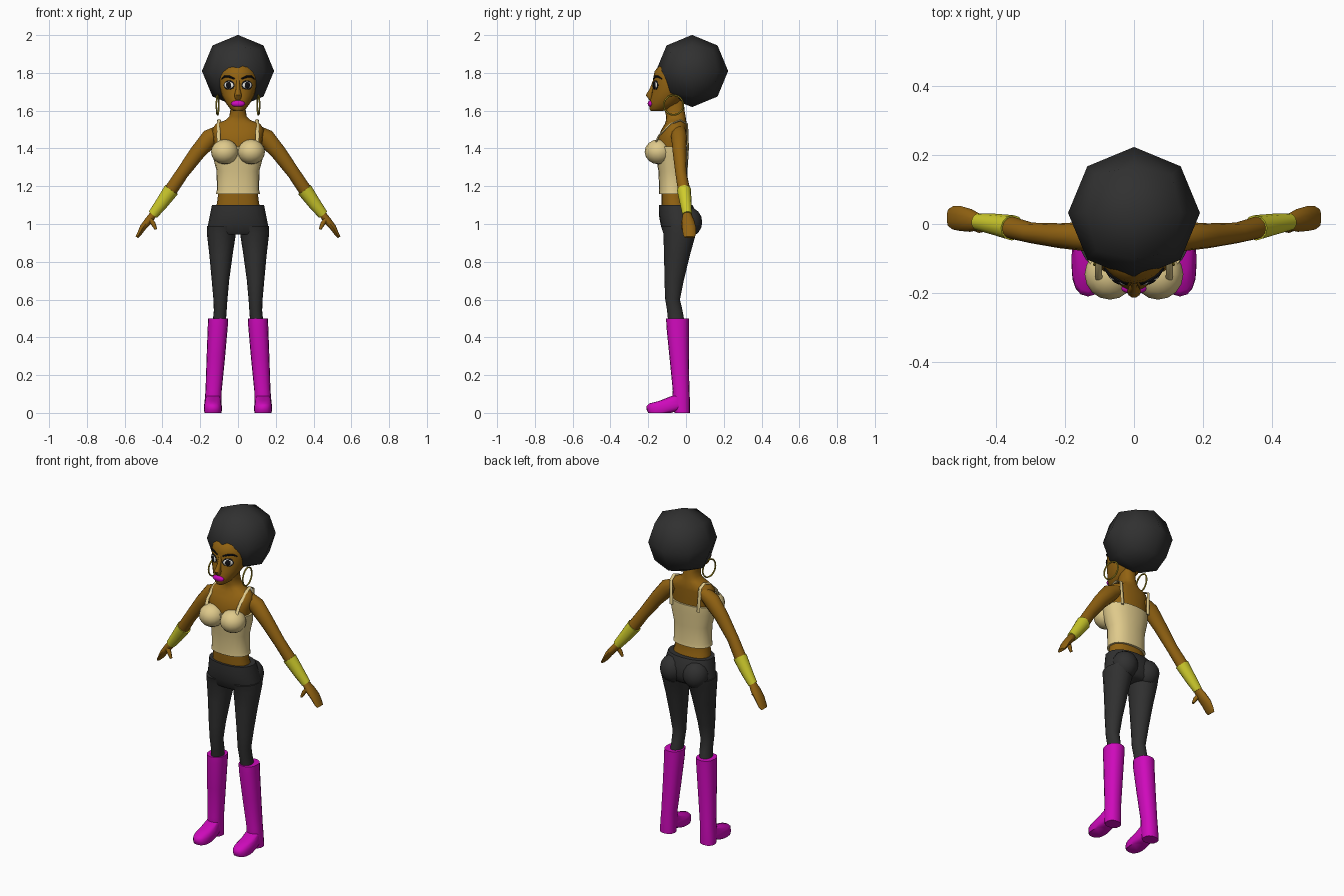
import bpy, bmesh, math
from mathutils import Vector, Matrix


def material(name, r, g, b):
    m = bpy.data.materials.new(name)
    m.diffuse_color = (r, g, b, 1)
    return m


SKIN = material("brown skin", 0.29, 0.125, 0.006)
HAIR = material("charcoal", 0.03, 0.03, 0.03)
TOP = material("cream cloth", 0.74, 0.59, 0.26)
BOOT = material("magenta", 0.62, 0.003, 0.5)
CUFF = material("yellow", 0.62, 0.6, 0.025)
GOLD = material("gold", 0.4, 0.3, 0.02)
WHITE = material("eye white", 0.85, 0.85, 0.8)
BLACK = material("eye black", 0.006, 0.006, 0.008)


def finish(name, bm, mat, angle=50):
    bmesh.ops.recalc_face_normals(bm, faces=bm.faces)
    me = bpy.data.meshes.new(name)
    bm.to_mesh(me)
    bm.free()
    me.materials.append(mat)
    me.shade_smooth()
    me.set_sharp_from_angle(angle=math.radians(angle))
    ob = bpy.data.objects.new(name, me)
    bpy.context.collection.objects.link(ob)
    return ob


def skin_rings(name, rings, mat):
    """Bridge a list of closed rings of points and cap the ends."""
    bm = bmesh.new()
    vs = [[bm.verts.new(p) for p in ring] for ring in rings]
    n = len(vs[0])
    for a, b in zip(vs, vs[1:]):
        for i in range(n):
            j = (i + 1) % n
            bm.faces.new((a[i], a[j], b[j], b[i]))
    bm.faces.new(vs[0])
    bm.faces.new(vs[-1])
    return finish(name, bm, mat)


def loft(name, rows, mat, sx=1, n=16, e=2.0):
    """Horizontal rings: (z, centre x, half width, front y, back y)."""
    rings = []
    for z, cx, hw, yf, yb in rows:
        ring = []
        for i in range(n):
            t = 2 * math.pi * i / n
            c, s = math.cos(t), math.sin(t)
            px = math.copysign(abs(c) ** (2 / e), c) * hw
            py = math.copysign(abs(s) ** (2 / e), s) * (yb - yf) / 2
            ring.append((sx * (cx + px), (yf + yb) / 2 + py, z))
        rings.append(ring)
    return skin_rings(name, rings, mat)


def tube(name, rows, mat, sx=1, n=10, ref=(0, 1, 0)):
    """Rings along a path: (x, y, z, radius along ref, other radius)."""
    pts = [Vector(r[:3]) for r in rows]
    rings = []
    for i, r in enumerate(rows):
        d = (pts[min(i + 1, len(pts) - 1)] - pts[max(i - 1, 0)]).normalized()
        u = Vector(ref)
        u = (u - d * u.dot(d)).normalized()
        v = d.cross(u)
        ring = []
        for k in range(n):
            t = 2 * math.pi * k / n
            p = pts[i] + u * math.cos(t) * r[3] + v * math.sin(t) * r[4]
            ring.append((sx * p.x, p.y, p.z))
        rings.append(ring)
    return skin_rings(name, rings, mat)


def ball(name, loc, size, mat, rot=0, seg=16):
    bm = bmesh.new()
    m = Matrix.Translation(loc) @ Matrix.Rotation(rot, 4, 'Z') @ Matrix.Diagonal((*size, 1))
    bmesh.ops.create_uvsphere(bm, u_segments=seg, v_segments=seg // 2, radius=1, matrix=m)
    return finish(name, bm, mat)


# Afro: low-poly cube sphere
bm = bmesh.new()
bmesh.ops.create_cube(bm, size=2)
bmesh.ops.subdivide_edges(bm, edges=bm.edges[:], cuts=1, use_grid_fill=True)
for v in bm.verts:
    v.co = Vector((0, 0.032, 1.81)) + v.co.normalized() * 0.191
finish("hair", bm, HAIR, 80)

# Head, nose and lips
loft("head", [(1.597, 0, .022, -.185, -.13), (1.61, 0, .042, -.194, -.08),
              (1.64, 0, .064, -.195, -.03), (1.68, 0, .086, -.184, 0),
              (1.73, 0, .099, -.175, .03), (1.78, 0, .102, -.172, .04),
              (1.81, 0, .096, -.166, .04), (1.85, 0, .07, -.13, .03)], SKIN, n=20)
tube("nose", [(0, -.165, 1.765, .009, .008), (0, -.18, 1.715, .011, .012),
              (0, -.194, 1.68, .02, .02), (0, -.186, 1.66, .014, .01)], SKIN, ref=(1, 0, 0))
ball("lips", (0, -.187, 1.637), (.037, .016, .018), BOOT)

# Torso and neck
loft("torso", [(1.06, 0, .12, -.125, .02), (1.12, 0, .11, -.13, .0),
               (1.17, 0, .104, -.13, -.004), (1.28, 0, .105, -.135, 0),
               (1.38, 0, .122, -.15, .002), (1.45, 0, .13, -.152, .005),
               (1.50, 0, .138, -.13, .005), (1.53, 0, .118, -.112, .005),
               (1.55, 0, .066, -.106, 0), (1.57, 0, .046, -.105, -.002),
               (1.60, 0, .041, -.112, -.008), (1.66, 0, .041, -.115, -.012)], SKIN, n=20, e=2.3)

# Camisole
loft("camisole", [(1.16, 0, .117, -.143, .01), (1.18, 0, .112, -.142, .007),
                  (1.28, 0, .113, -.146, .008), (1.36, 0, .134, -.16, .013),
                  (1.41, 0, .138, -.165, .013)], TOP, n=20, e=2.3)

# Trousers seat
loft("trousers_seat", [(1.10, 0, .138, -.142, .035), (1.05, 0, .148, -.144, .06),
                       (1.0, 0, .158, -.135, .062), (.96, 0, .163, -.122, .05),
                       (.945, 0, .15, -.11, .03)], HAIR, n=20, e=2.2)

for sx, side in ((-1, "left"), (1, "right")):
    # Bust cups and shoulder straps
    ball("cup_" + side, (sx * .07, -.146, 1.382), (.073, .073, .066), TOP)
    tube("strap_" + side, [(.1, -.17, 1.41, .011, .005), (.103, -.142, 1.47, .01, .005),
                           (.101, -.08, 1.53, .01, .005), (.1, -.03, 1.55, .01, .005),
                           (.097, .006, 1.53, .01, .005), (.09, .011, 1.39, .011, .005)],
         TOP, sx, 8, (1, 0, 0))

    # Arm, cuff, hand and thumb
    tube("arm_" + side, [(.09, -.04, 1.492, .04, .035), (.147, -.036, 1.456, .042, .049),
                         (.215, -.034, 1.378, .036, .041), (.296, -.026, 1.268, .03, .034),
                         (.365, -.008, 1.165, .033, .035), (.445, .005, 1.055, .022, .022)], SKIN, sx, 12)
    tube("cuff_" + side, [(.352, -.011, 1.182, .037, .041), (.405, -.001, 1.108, .031, .034),
                          (.45, .006, 1.05, .025, .027)], CUFF, sx, 12)
    tube("hand_" + side, [(.445, .005, 1.055, .022, .02), (.472, .01, 1.02, .033, .021),
                          (.503, .016, .982, .036, .018), (.524, .018, .945, .034, .012),
                          (.536, .018, .93, .026, .008)], SKIN, sx)
    tube("thumb_" + side, [(.468, -.005, 1.03, .013, .013), (.448, -.014, 1.0, .012, .012),
                           (.434, -.016, .972, .007, .007)], SKIN, sx, 8)

    # Trouser leg with buttock
    ball("buttock_" + side, (sx * .076, .012, 1.01), (.074, .074, .08), HAIR)
    loft("trouser_leg_" + side, [(.99, .083, .08, -.133, .07), (.95, .088, .077, -.12, .053),
                                 (.84, .09, .062, -.116, .022), (.70, .093, .046, -.114, -.012),
                                 (.60, .093, .037, -.11, -.032), (.54, .094, .034, -.1, -.018),
                                 (.47, .1, .035, -.093, -.006)], HAIR, sx)

    # Boot shaft and foot
    loft("boot_shaft_" + side, [(.5, .106, .053, -.105, .015), (.46, .107, .053, -.104, .015),
                                (.3, .117, .049, -.088, .015), (.12, .129, .043, -.07, .018),
                                (.06, .132, .045, -.075, .021), (0, .133, .045, -.06, .02)],
         BOOT, sx, 16, 2.3)
    loft("boot_foot_" + side, [(0, .133, .044, -.2, -.08), (.015, .133, .048, -.208, -.03),
                               (.035, .133, .048, -.21, .01), (.05, .133, .045, -.195, .01),
                               (.064, .133, .042, -.14, .01), (.09, .131, .038, -.075, .01)],
         BOOT, sx, 16, 2.5)

    # Eye layers and brow
    rot = sx * math.radians(27)
    nx, ny = sx * math.sin(abs(rot)), -math.cos(rot)
    for label, off, w, h, mat in (("lash", .0, .033, .025, BLACK), ("eye_white", .003, .027, .019, WHITE),
                                  ("pupil", .006, .016, .018, BLACK)):
        ball(label + "_" + side, (sx * .047 + nx * off, -.162 + ny * off, 1.735), (w, .005, h), mat, rot)
    tube("brow_" + side, [(.018, -.171, 1.768, .004, .004), (.048, -.163, 1.781, .006, .005),
                          (.072, -.146, 1.78, .005, .005), (.086, -.128, 1.768, .003, .003)],
         BLACK, sx, 6, (0, 0, 1))

    # Hoop earring
    bpy.ops.mesh.primitive_torus_add(location=(sx * .108, -.066, 1.63), rotation=(0, math.pi / 2, sx * .12),
                                     major_radius=.052, minor_radius=.0045,
                                     major_segments=24, minor_segments=6)
    hoop = bpy.context.object
    hoop.name = "earring_" + side
    hoop.data.materials.append(GOLD)
    hoop.data.shade_smooth()
